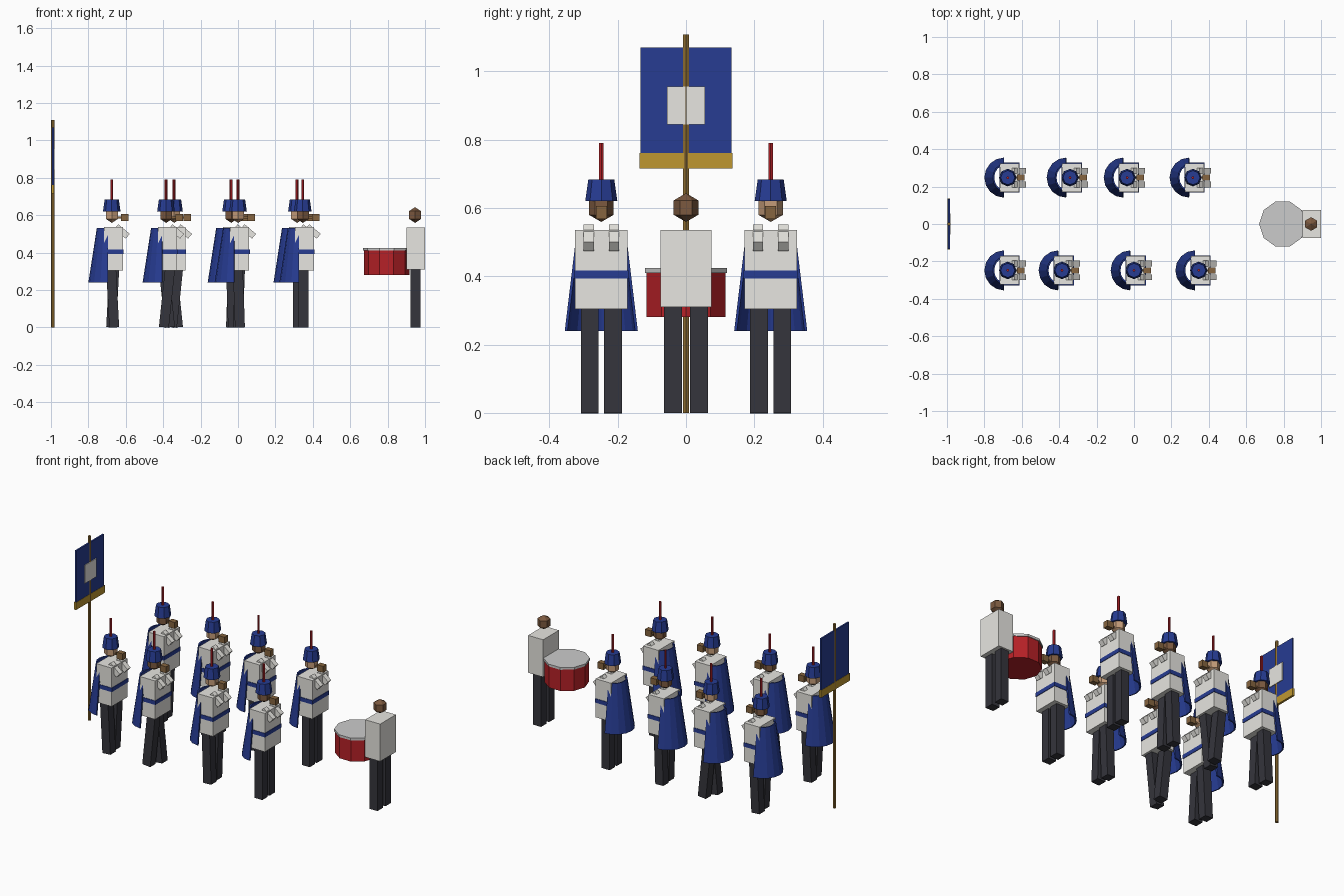
import bpy, bmesh
from math import radians, pi, cos, sin
from mathutils import Matrix, Vector

if "Cube" in bpy.data.objects:
    bpy.data.objects.remove(bpy.data.objects["Cube"])


def mat(name, rgb):
    m = bpy.data.materials.new(name)
    m.diffuse_color = (*rgb, 1)
    m.use_nodes = True
    m.node_tree.nodes["Principled BSDF"].inputs["Base Color"].default_value = m.diffuse_color
    return m


WHITE = mat("white_cloth", (0.80, 0.79, 0.75))
BLUE = mat("blue_cloth", (0.02, 0.045, 0.29))
DARK = mat("dark_trousers", (0.035, 0.035, 0.045))
RED = mat("red", (0.47, 0.015, 0.02))
GOLD = mat("gold_trim", (0.52, 0.31, 0.03))
WOOD = mat("wood", (0.27, 0.15, 0.03))
BROWN = mat("brown_skin", (0.20, 0.10, 0.05))
TAN = mat("tan_skin", (0.55, 0.33, 0.19))
HORN = mat("horn", (0.24, 0.13, 0.05))
GREY = mat("drum_rim", (0.60, 0.60, 0.58))


def finish(name, bm, material, loc=(0, 0, 0)):
    bmesh.ops.recalc_face_normals(bm, faces=bm.faces)
    me = bpy.data.meshes.new(name)
    bm.to_mesh(me)
    bm.free()
    me.materials.append(material)
    ob = bpy.data.objects.new(name, me)
    ob.location = loc
    bpy.context.collection.objects.link(ob)
    return ob


def box(name, center, size, material, pitch=0):
    bm = bmesh.new()
    bmesh.ops.create_cube(bm, size=1, matrix=Matrix.Diagonal((*size, 1)))
    ob = finish(name, bm, material, center)
    ob.rotation_euler.y = radians(pitch)
    return ob


def cone(name, x, y, z0, z1, r0, r1, sides, material):
    bm = bmesh.new()
    bmesh.ops.create_cone(bm, cap_ends=True, segments=sides, radius1=r0, radius2=r1, depth=z1 - z0)
    # put a corner on the x axis
    a = max(bm.verts, key=lambda v: v.co.x).co
    if abs(a.y) > 1e-4:
        bmesh.ops.rotate(bm, verts=bm.verts, matrix=Matrix.Rotation(pi / sides, 3, 'Z'))
    return finish(name, bm, material, (x, y, (z0 + z1) / 2))


def head(name, x, y, material):
    bm = bmesh.new()
    bmesh.ops.create_uvsphere(bm, u_segments=6, v_segments=3, radius=0.042)
    return finish(name, bm, material, (x, y, 0.601))


def cape(name, x, y):
    # flared half cone, open in front
    bm = bmesh.new()
    n, rows = 8, []
    for z, rx, ry in ((0.53, 0.056, 0.068), (0.24, 0.101, 0.103)):
        rows.append([bm.verts.new((-0.02 + rx * cos(t), ry * sin(t), z))
                     for t in (pi / 2 + pi * i / n for i in range(n + 1))])
    for i in range(n):
        bm.faces.new((rows[0][i], rows[0][i + 1], rows[1][i + 1], rows[1][i]))
    ob = finish(name, bm, BLUE, (x, y, 0))
    s = ob.modifiers.new("thickness", 'SOLIDIFY')
    s.thickness, s.offset = 0.008, 0
    return ob


def legs(name, x, y, gap, swing):
    for side, s in (("left", 1), ("right", -1)):
        box(f"{name}_{side}_leg", (x, y + s * gap, 0.1555), (0.053, 0.052, 0.311), DARK, s * swing)


def marcher(name, x, y, swing, skin):
    legs(name, x + 0.005, y, 0.034, swing)
    box(name + "_coat", (x + 0.009, y, 0.42), (0.102, 0.153, 0.232), WHITE)
    box(name + "_belt", (x + 0.009, y, 0.405), (0.108, 0.159, 0.024), BLUE)
    cape(name + "_cape", x, y)
    for side, s in (("left", 1), ("right", -1)):
        box(f"{name}_{side}_arm", (x + 0.055, y + s * 0.037, 0.513), (0.08, 0.03, 0.033), WHITE, 40)
    head(name + "_head", x + 0.001, y, skin)
    # horn held to the mouth
    box(name + "_mouthpiece", (x + 0.042, y, 0.587), (0.03, 0.01, 0.01), HORN)
    box(name + "_horn", (x + 0.07, y, 0.587), (0.04, 0.032, 0.038), HORN)
    cone(name + "_hat", x, y, 0.62, 0.683, 0.047, 0.038, 8, BLUE)
    cone(name + "_plume", x, y, 0.68, 0.79, 0.0075, 0.0075, 6, RED)


# two rows of marchers with slightly uneven spacing
for row, y, xs in (("near", -0.248, (-0.675, -0.385, 0.0, 0.346)),
                   ("far", 0.248, (-0.675, -0.342, -0.037, 0.315))):
    for i, (x, swing) in enumerate(zip(xs, (3, -6, 2, 0))):
        skin = TAN if (i + (row == "near")) % 2 else BROWN
        marcher(f"{row}_marcher_{i + 1}", x, y, swing, skin)

# drummer
legs("drummer", 0.948, 0, 0.038, 0)
box("drummer_coat", (0.95, 0, 0.4225), (0.1, 0.15, 0.225), WHITE)
head("drummer_head", 0.947, 0, BROWN)

# drum
cone("drum_body", 0.795, 0, 0.28, 0.411, 0.121, 0.121, 10, RED)
cone("drum_top", 0.795, 0, 0.41, 0.424, 0.126, 0.126, 10, GREY)

# flag
cone("flag_pole", -0.99, 0, 0, 1.108, 0.01, 0.01, 6, WOOD)
box("flag_cloth", (-0.99, 0, 0.915), (0.010, 0.266, 0.31), BLUE)
box("flag_band", (-0.99, 0, 0.738), (0.013, 0.273, 0.045), GOLD)
box("flag_emblem", (-0.985, 0, 0.9), (0.009, 0.11, 0.11), WHITE)
